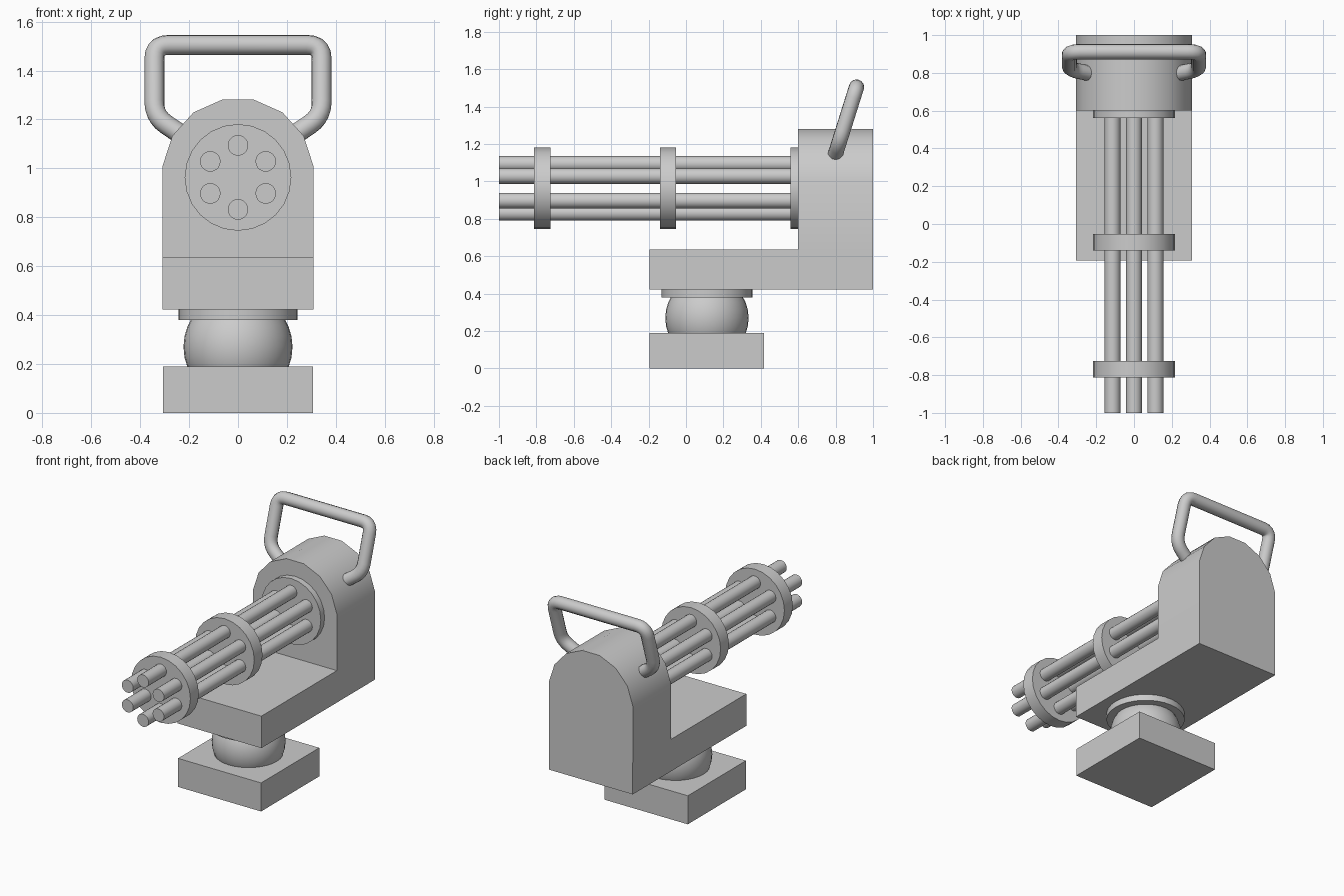
import bpy, bmesh
from math import sin, cos, pi, radians
from mathutils import Vector

if "Cube" in bpy.data.objects:
    bpy.data.objects.remove(bpy.data.objects["Cube"])

CY = 0.112          # pivot centre in y
BZ = 0.963          # barrel axis height


def smooth(ob):
    bpy.ops.object.select_all(action='DESELECT')
    ob.select_set(True)
    bpy.context.view_layer.objects.active = ob
    bpy.ops.object.shade_smooth_by_angle(angle=radians(35))


def box(name, lo, hi):
    lo, hi = Vector(lo), Vector(hi)
    bpy.ops.mesh.primitive_cube_add(size=1, location=(lo + hi) / 2)
    ob = bpy.context.object
    ob.name = name
    ob.scale = hi - lo
    bpy.ops.object.transform_apply(location=False, rotation=False, scale=True)
    return ob


def rod_y(name, x, z, r, y0, y1, sides):
    bpy.ops.mesh.primitive_cylinder_add(vertices=sides, radius=r, depth=y1 - y0,
                                        location=(x, (y0 + y1) / 2, z),
                                        rotation=(pi / 2, 0, 0))
    ob = bpy.context.object
    ob.name = name
    smooth(ob)
    return ob


# Base plate, ball joint and collar
box("base", (-0.306, CY - 0.306, 0), (0.306, CY + 0.306, 0.19))
bpy.ops.mesh.primitive_uv_sphere_add(segments=32, ring_count=16, radius=0.223,
                                     location=(0, CY, 0.27))
bpy.context.object.name = "ball_joint"
smooth(bpy.context.object)
bpy.ops.mesh.primitive_cylinder_add(vertices=32, radius=0.243, depth=0.05,
                                    location=(0, CY, 0.405))
bpy.context.object.name = "collar"
smooth(bpy.context.object)

# L-shaped body: arched housing with the front shelf pulled out of its front
bm = bmesh.new()
arch = [(0.31 * cos(radians(a)), 0.978 + 0.31 * sin(radians(a)))
        for a in range(6, 175, 24)]
low = [(-0.308, 0.635), (-0.308, 0.422), (0.308, 0.422), (0.308, 0.635)]
front = [bm.verts.new((x, 0.6, z)) for x, z in arch + low]
n = len(arch)
back = [bm.verts.new((v.co.x, 1.0, v.co.z)) for v in front]
bm.faces.new(front[:n + 1] + [front[-1]])
shelf = bm.faces.new(front[n:])
bm.faces.new(back[::-1])
for i in range(len(front)):
    j = (i + 1) % len(front)
    bm.faces.new((front[i], front[j], back[j], back[i]))
ext = bmesh.ops.extrude_face_region(bm, geom=[shelf])
for v in [g for g in ext["geom"] if isinstance(g, bmesh.types.BMVert)]:
    v.co.y = CY - 0.306
if shelf.is_valid:
    bm.faces.remove(shelf)
bmesh.ops.recalc_face_normals(bm, faces=bm.faces)
me = bpy.data.meshes.new("body")
bm.to_mesh(me)
bm.free()
body = bpy.data.objects.new("body", me)
bpy.context.collection.objects.link(body)
smooth(body)

# Rotary barrels and the discs that hold them
for i in range(6):
    a = pi / 2 + i * pi / 3
    rod_y(f"barrel_{i + 1}", 0.131 * cos(a), BZ + 0.131 * sin(a), 0.042, -1.0, 0.61, 20)
for name, y0, y1 in (("front_disc", -0.812, -0.724), ("middle_disc", -0.14, -0.053),
                     ("rear_disc", 0.56, 0.61)):
    rod_y(name, 0, BZ, 0.218, y0, y1, 24)


# Carrying handle: tilted tube with rounded corners
def tilt(x, z):
    return Vector((x, 0.80 + (z - 1.15) * 0.315, z))


half = [(0.225, 1.133), (0.342, 1.212), (0.342, 1.505)]
pts = [tilt(x, z) for x, z in half] + [tilt(-x, z) for x, z in reversed(half)]
path = [pts[0]]
for p, c, q in zip(pts, pts[1:], pts[2:]):
    a = c + (p - c).normalized() * 0.06
    b = c + (q - c).normalized() * 0.06
    for k in range(6):
        t = k / 5
        path.append(a * (1 - t) ** 2 + c * 2 * t * (1 - t) + b * t * t)
path.append(pts[-1])
cu = bpy.data.curves.new("handle", 'CURVE')
cu.dimensions = '3D'
cu.bevel_depth = 0.041
cu.bevel_resolution = 4
cu.use_fill_caps = True
sp = cu.splines.new('POLY')
sp.points.add(len(path) - 1)
for pt, co in zip(sp.points, path):
    pt.co = (*co, 1)
handle = bpy.data.objects.new("handle", cu)
bpy.context.collection.objects.link(handle)
bpy.ops.object.select_all(action='DESELECT')
handle.select_set(True)
bpy.context.view_layer.objects.active = handle
bpy.ops.object.convert(target='MESH')
smooth(bpy.context.object)
